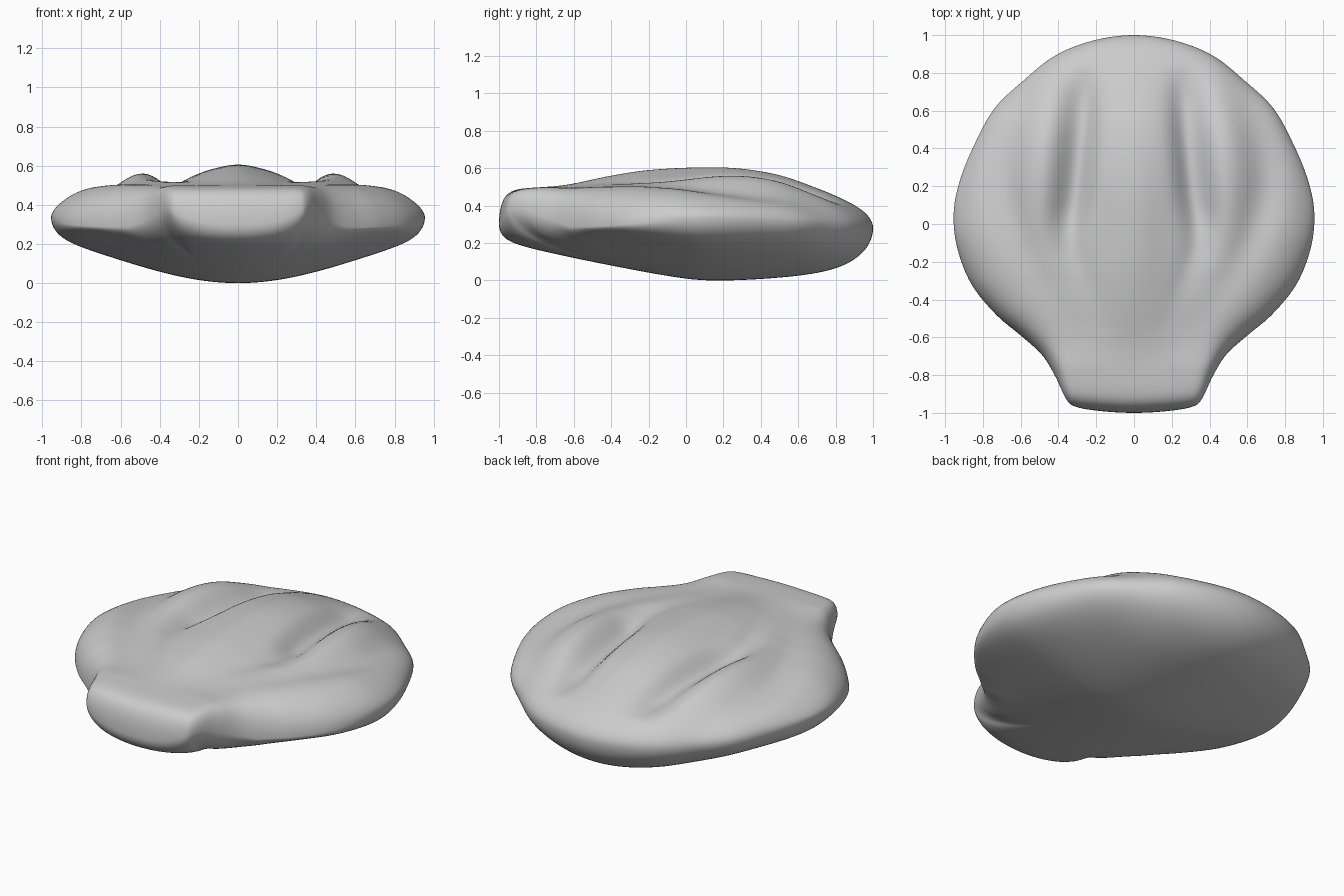
import bpy, bmesh
from math import sin, pi, exp, sqrt

if "Cube" in bpy.data.objects:
    bpy.data.objects.remove(bpy.data.objects["Cube"])


def curve(pts, v):
    """Smooth (Hermite) interpolation through a short list of (v, value)."""
    if v <= pts[0][0]:
        return pts[0][1]
    if v >= pts[-1][0]:
        return pts[-1][1]

    def slope(i):
        a, b = pts[max(i - 1, 0)], pts[min(i + 1, len(pts) - 1)]
        return (b[1] - a[1]) / (b[0] - a[0])
    i = max(k for k in range(len(pts) - 1) if pts[k][0] <= v)
    (a, p), (b, q) = pts[i], pts[i + 1]
    h = b - a
    t = (v - a) / h
    return ((2*t**3 - 3*t*t + 1) * p + (t**3 - 2*t*t + t) * h * slope(i)
            + (3*t*t - 2*t**3) * q + (t**3 - t*t) * h * slope(i + 1))


# Right half of the plan outline, front to back
half = [(0, -1), (.18, -.99), (.31, -.967), (.36, -.925), (.42, -.8),
        (.49, -.69), (.6, -.59), (.73, -.48), (.86, -.32), (.935, -.13),
        (.955, .05), (.925, .22), (.85, .41), (.74, .61), (.59, .755), (.42, .89),
        (.22, .97), (0, 1)]
loop = half + [(-x, y) for x, y in reversed(half[1:-1])]
N = len(loop)
SUB, RINGS = 6, 64


def spline_point(i, t):
    p = [loop[(i + k) % N] for k in (-1, 0, 1, 2)]
    return [.5 * (2*p[1][c] + (p[2][c] - p[0][c]) * t
                  + (2*p[0][c] - 5*p[1][c] + 4*p[2][c] - p[3][c]) * t * t
                  + (3*p[1][c] - p[0][c] - 3*p[2][c] + p[3][c]) * t**3) for c in (0, 1)]


outline = [spline_point(i, k / SUB) for i in range(N) for k in range(SUB)]

# Lengthwise profiles of the surfaces, the ribs and the fanned grooves
CREST = [(-1, .475), (-.9, .49), (-.65, .51), (-.4, .56), (-.2, .59), (.1, .605),
         (.3, .597), (.5, .563), (.7, .50), (.85, .455), (1, .42)]
RIB = [(-.75, 0), (-.4, .04), (-.1, .058), (.4, .047), (.75, .025), (1, 0)]
BELLY = [(-1, .22), (-.8, .165), (-.4, .08), (0, .01), (.2, 0), (.5, .015), (.8, .045), (1, .075)]
DROP = [(-.7, .06), (-.4, .08), (-.1, .10), (.2, .16), (1, .2)]
IN_X = [(-.7, .12), (-.35, .26), (-.1, .34), (.2, .31), (.5, .28), (.8, .26)]
IN_D = [(-.6, 0), (-.3, .015), (-.1, .045), (.1, .085), (.4, .085), (.65, .06), (.85, 0)]
MID_X = [(-.6, .25), (-.1, .46), (.3, .49), (.8, .44)]
MID_H = [(-.3, 0), (.1, .022), (.4, .03), (.7, .02), (.95, 0)]
OUT_X = [(-.6, .3), (-.3, .5), (0, .64), (.3, .69), (.7, .6)]
OUT_D = [(-.7, 0), (-.3, .015), (.1, .04), (.4, .04), (.85, 0)]
FULLNESS = [(-1, 32), (-.8, 22), (-.5, 10), (0, 8), (1, 8)]
RIM_Z = [(-.9, .3), (-.6, .285), (-.3, .30), (0, .335), (.4, .325), (1, .28)]


def bump(d, inner, outer):
    return exp(-.5 * (d / (inner if d < 0 else outer))**2)


def top(x, y):
    x = abs(x)
    return (curve(CREST, y) - curve(DROP, y) * x**4
            - curve(RIB, y) * (1 - bump(x, .13, .13))
            - curve(IN_D, y) * bump(x - curve(IN_X, y), .055, .075)
            + curve(MID_H, y) * bump(x - curve(MID_X, y), .09, .09)
            - curve(OUT_D, y) * bump(x - curve(OUT_X, y), .08, .08))


def bottom(x, y):
    return curve(BELLY, y) + .4 * x * x - .24 * x**4


def neck(x, y):
    """1 at the front neck corners, fading to 0 elsewhere."""
    return min(1, (abs(x) / .36)**3) * curve([(-.88, 1), (-.62, 0)], y)


# Closed shell: concentric rings rounded over at the rim
bm = bmesh.new()
rim = [bm.verts.new((x, y, curve(RIM_Z, y) + .09 * neck(x, y))) for x, y in outline]
M = len(outline)
for surf in (top, bottom):
    prev = rim
    for r in range(RINGS - 1, 0, -1):
        s = sin(pi / 2 * r / RINGS)
        ring = []
        for v, (ox, oy) in zip(rim, outline):
            n = curve(FULLNESS, oy)
            if surf is bottom:
                n += (9 - n) * neck(ox, oy)
            f = sqrt(1 - s**n)
            x, y = ox * s, oy * s
            ring.append(bm.verts.new((x, y, v.co.z + (surf(x, y) - v.co.z) * f)))
        for i in range(M):
            j = (i + 1) % M
            bm.faces.new((prev[i], prev[j], ring[j], ring[i]))
        prev = ring
    c = bm.verts.new((0, 0, surf(0, 0)))
    for i in range(M):
        bm.faces.new((prev[i], prev[(i + 1) % M], c))
bmesh.ops.recalc_face_normals(bm, faces=bm.faces)
low = min(v.co.z for v in bm.verts)
bmesh.ops.translate(bm, verts=bm.verts, vec=(0, 0, -low))
for f in bm.faces:
    f.smooth = True
mesh = bpy.data.meshes.new("ribbed_shell")
bm.to_mesh(mesh)
bm.free()
bpy.context.collection.objects.link(bpy.data.objects.new("ribbed_shell", mesh))
